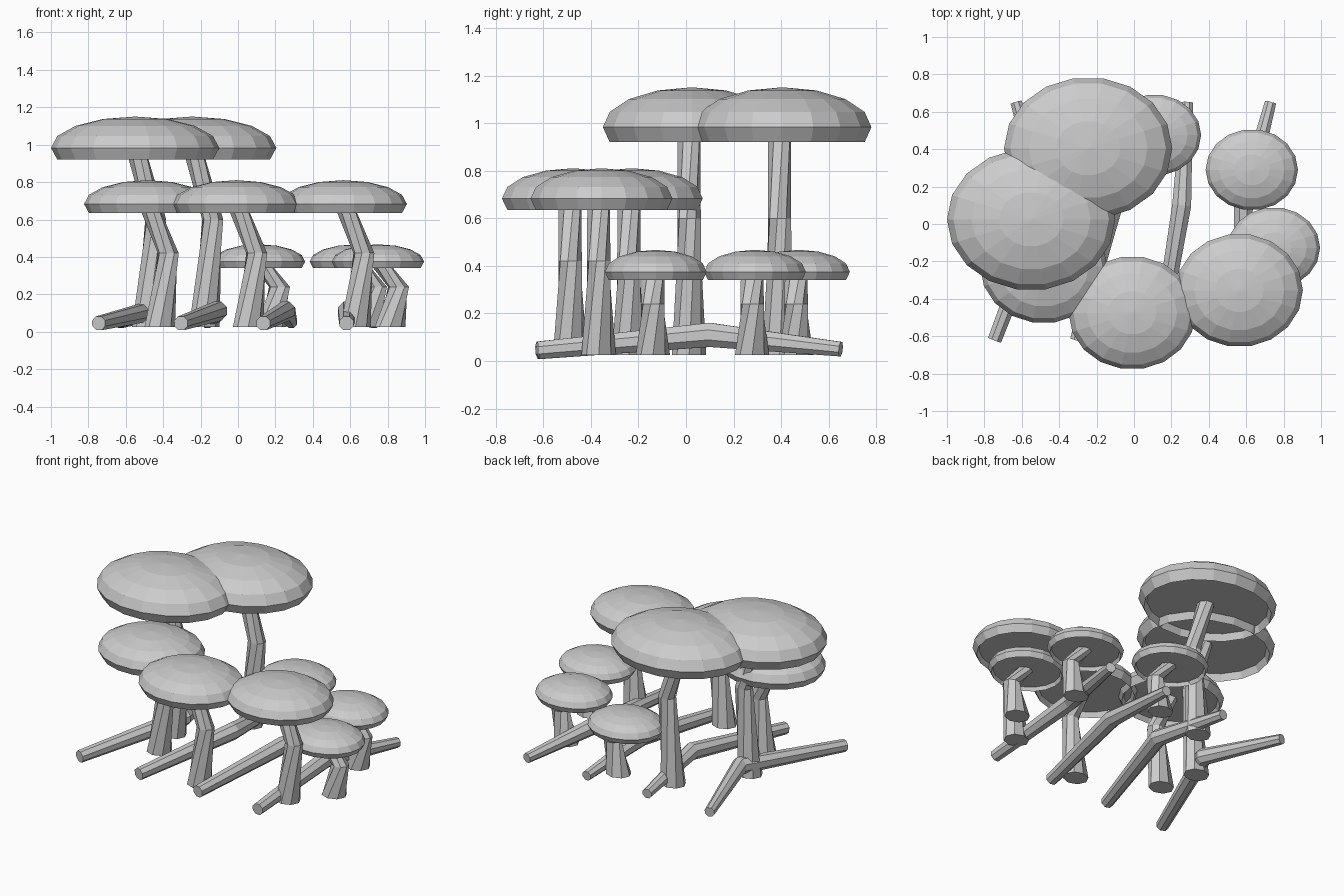
import bpy, bmesh, math
from mathutils import Vector

if "Cube" in bpy.data.objects:
    bpy.data.objects.remove(bpy.data.objects["Cube"])

grey = bpy.data.materials.new("plain grey")
grey.diffuse_color = (0.6, 0.6, 0.6, 1)
grey.use_nodes = True
grey.node_tree.nodes["Principled BSDF"].inputs["Base Color"].default_value = grey.diffuse_color


def skin(name, rings):
    """Closed flat-shaded solid through a list of equally long vertex loops."""
    bm = bmesh.new()
    loops = [[bm.verts.new(p) for p in ring] for ring in rings]
    n = len(loops[0])
    for a, b in zip(loops, loops[1:]):
        for i in range(n):
            j = (i + 1) % n
            bm.faces.new((a[i], a[j], b[j], b[i]))
    bm.faces.new(loops[0][::-1])
    bm.faces.new(loops[-1])
    bmesh.ops.recalc_face_normals(bm, faces=bm.faces)
    me = bpy.data.meshes.new(name)
    bm.to_mesh(me)
    bm.free()
    me.materials.append(grey)
    ob = bpy.data.objects.new(name, me)
    bpy.context.collection.objects.link(ob)
    return ob


def ellipse(x, y, z, rx, ry, n, turn=0.0):
    angles = [2 * math.pi * i / n + turn for i in range(n)]
    return [Vector((x + rx * math.cos(a), y + ry * math.sin(a), z)) for a in angles]


def mushroom(label, x, y, rx, ry, bottom, rim, top, kink_z):
    # cap: shallow recess underneath, then a squashed dome
    profile = [(0.88, bottom + 0.7 * (rim - bottom)), (0.924, bottom), (1.0, rim)]
    for deg in (22.5, 45, 67.5, 89):
        a = math.radians(deg)
        profile.append((math.cos(a), rim + (top - rim) * math.sin(a)))
    skin(label + "_cap", [ellipse(x, y, z, rx * f, ry * f, 18) for f, z in profile])

    # stem: flared foot, twisted, leaning back under the cap
    path = [(0.065, 0.025, 0.082, 0.072, 0.0),
            (0.11, kink_z, 0.057, 0.05, 0.6),
            (0.005, bottom + 0.7 * (rim - bottom) + 0.005, 0.055, 0.05, 1.1)]
    skin(label + "_stem", [ellipse(x + dx, y - 0.012, z, a, b, 8, t)
                           for dx, z, a, b, t in path])


def log(label, points):
    # fallen log: octagonal, bent once, thickest at the bend
    rings = []
    for i, (p, r) in enumerate(zip(points, (0.04, 0.055, 0.033))):
        along = Vector(points[min(i + 1, 2)]) - Vector(points[max(i - 1, 0)])
        along.normalize()
        side = along.cross(Vector((0, 0, 1))).normalized()
        up = side.cross(along)
        rings.append([Vector(p) + r * (side * math.cos(a) + up * math.sin(a))
                      for a in (math.pi * (k + 0.5) / 4 for k in range(8))])
    skin(label, rings)


# mushrooms in three sizes
sizes = {
    "tall": ((0.45, 0.38, 0.92, 0.983, 1.15, 0.60),
             [(-0.55, 0.025), (-0.245, 0.405)]),
    "medium": ((0.34, 0.303, 0.635, 0.683, 0.81, 0.42),
               [(-0.483, -0.228), (-0.01, -0.475), (0.563, -0.355)]),
    "small": ((0.247, 0.217, 0.34, 0.375, 0.467, 0.24),
              [(0.63, 0.29), (0.748, -0.127), (0.112, 0.475)]),
}
for size, (dims, spots) in sizes.items():
    for k, (x, y) in enumerate(spots):
        mushroom(f"{size}_mushroom_{k + 1}", x, y, *dims)

# four fallen logs lying front to back: x of front end, bend and back end
for k, (x0, x1, x2) in enumerate([(-0.745, -0.47, -0.63), (-0.305, -0.11, -0.165),
                                  (0.135, 0.255, 0.285), (0.58, 0.585, 0.73)]):
    log(f"fallen_log_{k + 1}", [(x0, -0.62, 0.045), (x1, 0.1, 0.11), (x2, 0.65, 0.05)])
